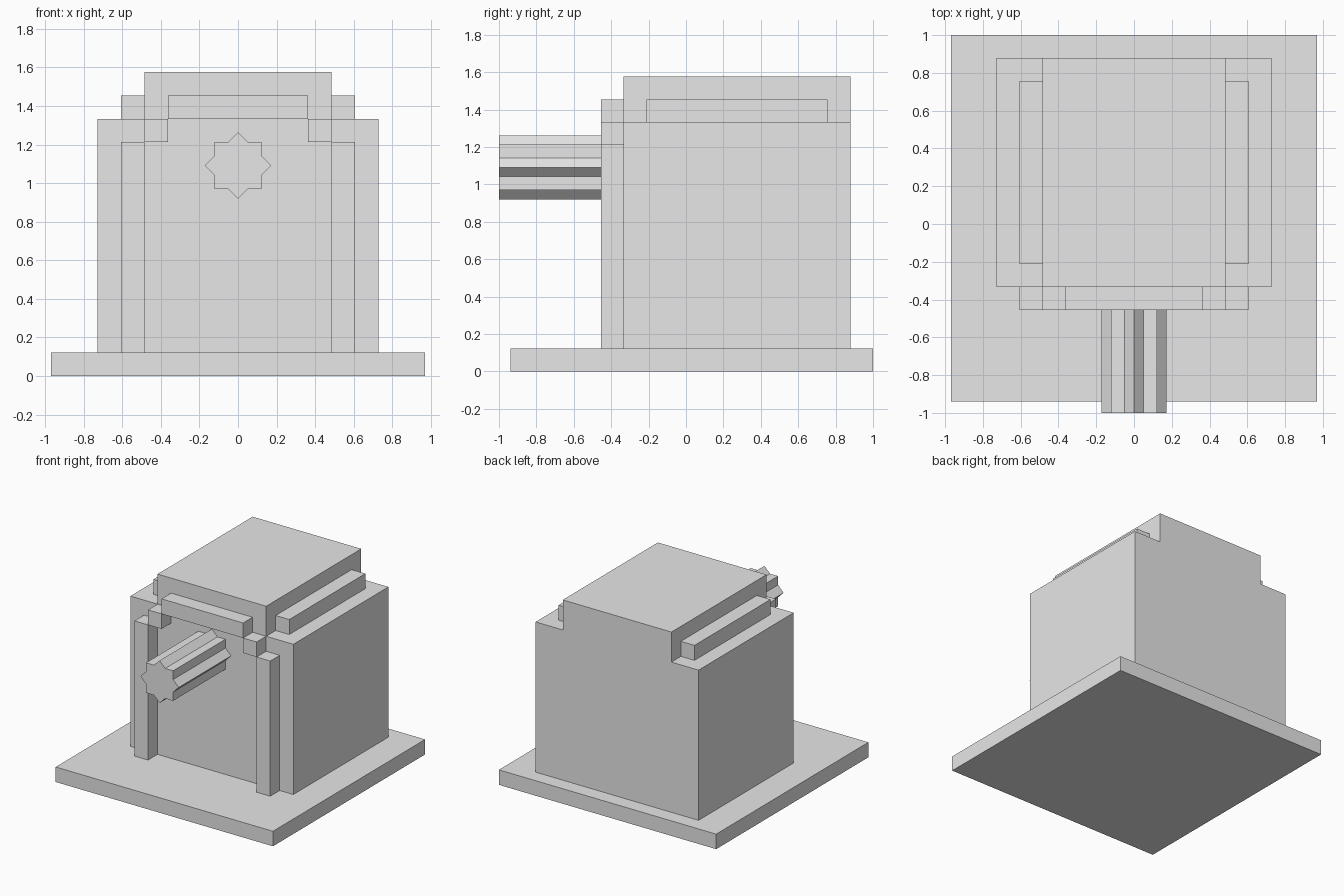
import bpy
import bmesh
from math import sin, cos, pi, sqrt

cube = bpy.data.objects.get("Cube")
if cube:
    bpy.data.objects.remove(cube, do_unlink=True)

UNIT = 2 / 16.5      # the whole model sits on a block grid of this size
BACK = 7.25          # rear wall, in blocks
WALL = -2.75         # front wall
FRAME = -3.75        # front of the door frame

grey = bpy.data.materials.new("plain_grey")
grey.use_nodes = True
grey.diffuse_color = (0.8, 0.8, 0.8, 1)
grey.node_tree.nodes["Principled BSDF"].inputs["Base Color"].default_value = (0.8, 0.8, 0.8, 1)


def prism(name, outline, front, back):
    """Extrude an outline in x and z from front to back along y (in blocks)."""
    bm = bmesh.new()
    face = bm.faces.new([bm.verts.new((x * UNIT, front * UNIT, z * UNIT)) for x, z in outline])
    extruded = bmesh.ops.extrude_face_region(bm, geom=[face])
    moved = [v for v in extruded["geom"] if isinstance(v, bmesh.types.BMVert)]
    bmesh.ops.translate(bm, verts=moved, vec=(0, (back - front) * UNIT, 0))
    bmesh.ops.recalc_face_normals(bm, faces=bm.faces)
    mesh = bpy.data.meshes.new(name)
    bm.to_mesh(mesh)
    bm.free()
    mesh.materials.append(grey)
    obj = bpy.data.objects.new(name, mesh)
    bpy.context.collection.objects.link(obj)
    return obj


def block(name, x0, x1, front, back, z0, z1):
    return prism(name, [(x0, z0), (x1, z0), (x1, z1), (x0, z1)], front, back)


# Ground slab
block("base_slab", -8, 8, -7.75, 8.25, 0, 1)

# Main building with stepped roof shoulders
half = [(6, 1), (6, 11), (4, 11), (4, 13)]
prism("body", half + [(-x, z) for x, z in reversed(half)], WALL, BACK)

# Door frame and roof rails, mirrored left and right
for side, s in (("left", 1), ("right", -1)):
    block("door_post_" + side, 4 * s, 5 * s, FRAME, WALL, 1, 10)
    block("door_corner_" + side, 3 * s, 4 * s, FRAME, WALL, 10, 11)
    block("roof_rail_" + side, 4 * s, 5 * s, WALL + 1, BACK - 1, 11, 12)
block("door_lintel", -3, 3, FRAME, WALL, 11, 12)

# Eight-pointed star rod sticking out of the front wall
outer = sqrt(2)
inner = 1 / cos(pi / 8)
star = []
for i in range(16):
    radius = inner if i % 2 else outer
    angle = i * pi / 8
    star.append((radius * cos(angle), 9 + radius * sin(angle)))
prism("star_rod", star, -8.25, WALL)
